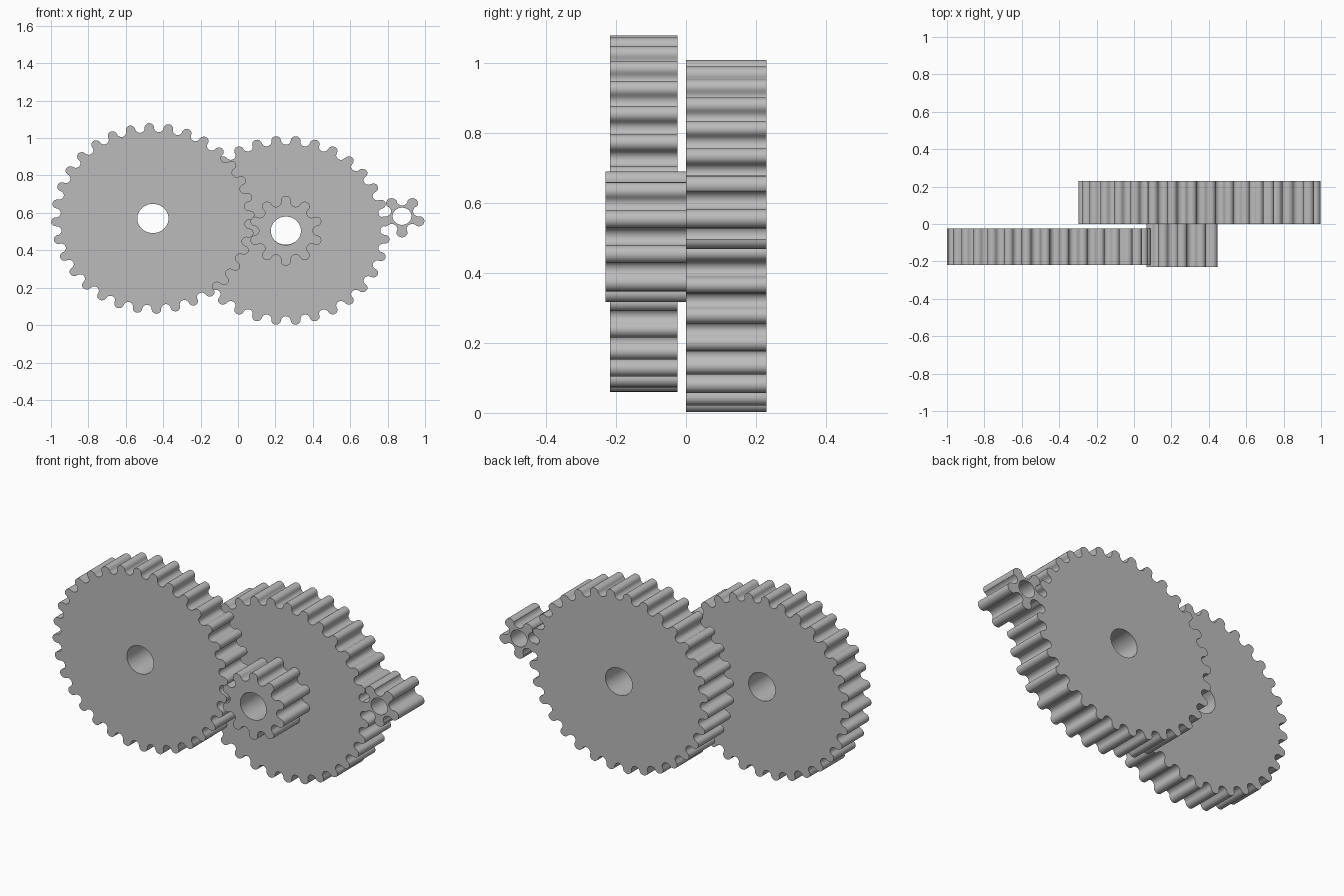
import bpy, bmesh
from math import pi, sin, cos, tan, radians

cube = bpy.data.objects.get("Cube")
if cube:
    bpy.data.objects.remove(cube)

grey = bpy.data.materials.new("plain_grey")
grey.use_nodes = True
grey.diffuse_color = (0.5, 0.5, 0.5, 1)
grey.node_tree.nodes["Principled BSDF"].inputs["Base Color"].default_value = (0.5, 0.5, 0.5, 1)

ARC = 10  # segments in each round tooth or gap


def tooth_profile(teeth, outer, phase):
    """Closed outline of round teeth alternating with round gaps."""
    half = tan(pi / (2 * teeth))
    pitch = outer / (1 + half)
    r = pitch * half
    points = []
    for i in range(2 * teeth):
        a = phase + i * pi / teeth
        side = 1 if i % 2 == 0 else -1
        for j in range(ARC):
            t = a - pi / 2 + pi * j / ARC
            if side < 0:
                t = a - pi / 2 - pi * j / ARC
            points.append((pitch * cos(a) + r * cos(t), pitch * sin(a) + r * sin(t)))
    return points


def circle_profile(radius, sides=48):
    return [(radius * cos(2 * pi * i / sides), radius * sin(2 * pi * i / sides))
            for i in range(sides)]


def gear(name, teeth, outer, bore, stretch, x, z, front, back, phase):
    """Toothed plate with a bored hole, its axle running along y."""
    bm = bmesh.new()
    for loop in (tooth_profile(teeth, outer, radians(phase)), circle_profile(bore)):
        verts = [bm.verts.new((x + u * stretch, front, z + v)) for u, v in loop]
        for i, v in enumerate(verts):
            bm.edges.new((v, verts[(i + 1) % len(verts)]))
    bmesh.ops.triangle_fill(bm, edges=bm.edges[:], use_beauty=True)
    result = bmesh.ops.extrude_face_region(bm, geom=bm.faces[:], use_keep_orig=True)
    moved = [g for g in result["geom"] if isinstance(g, bmesh.types.BMVert)]
    bmesh.ops.translate(bm, verts=moved, vec=(0, back - front, 0))
    bmesh.ops.recalc_face_normals(bm, faces=bm.faces[:])
    mesh = bpy.data.meshes.new(name)
    bm.to_mesh(mesh)
    bm.free()
    mesh.materials.append(grey)
    obj = bpy.data.objects.new(name, mesh)
    bpy.context.collection.objects.link(obj)
    bpy.ops.object.select_all(action='DESELECT')
    obj.select_set(True)
    bpy.context.view_layer.objects.active = obj
    bpy.ops.object.shade_smooth_by_angle(angle=radians(35))


# Front wheel, rear wheel, the pinion fixed to it, and the small end pinion
gear("front_wheel", 32, 0.51, 0.078, 1.067, -0.455, 0.57, -0.218, -0.024, 92.1)
gear("rear_wheel", 32, 0.506, 0.076, 1.1, 0.256, 0.506, 0.0, 0.23, 90 + 180 / 32)
gear("rear_wheel_pinion", 10, 0.187, 0.076, 1.06, 0.256, 0.504, -0.23, 0.0, 90)
gear("end_pinion", 5, 0.113, 0.046, 1.1, 0.877, 0.582, 0.0, 0.23, -90)
